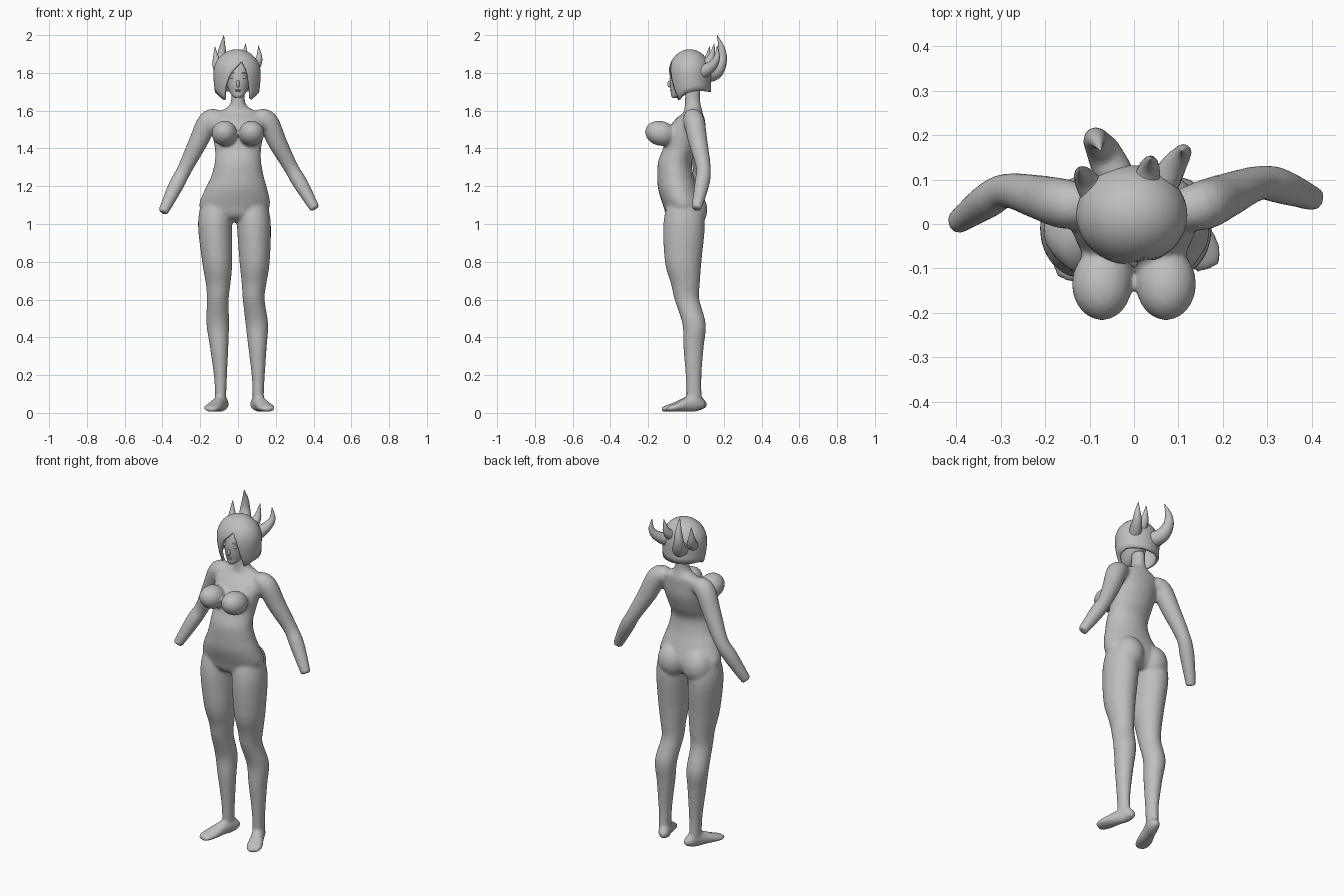
import bpy, bmesh, math
from mathutils import Vector, Matrix

cube = bpy.data.objects.get("Cube")
if cube:
    bpy.data.objects.remove(cube, do_unlink=True)

grey = bpy.data.materials.new("plain_grey")
grey.use_nodes = True
tone = (0.52, 0.52, 0.52, 1)
grey.diffuse_color = tone
grey.node_tree.nodes["Principled BSDF"].inputs["Base Color"].default_value = tone

X, Y, Z = Vector((1, 0, 0)), Vector((0, 1, 0)), Vector((0, 0, 1))


def finish(name, bm):
    bmesh.ops.recalc_face_normals(bm, faces=bm.faces)
    mesh = bpy.data.meshes.new(name)
    bm.to_mesh(mesh)
    bm.free()
    mesh.materials.append(grey)
    for p in mesh.polygons:
        p.use_smooth = True
    obj = bpy.data.objects.new(name, mesh)
    bpy.context.collection.objects.link(obj)
    return obj


def spline(points, steps=5):
    """Smooth curve through points of any dimension."""
    pts = [Vector(p) for p in points]
    out = []
    for i in range(len(pts) - 1):
        p0, p1, p2, p3 = pts[max(i - 1, 0)], pts[i], pts[i + 1], pts[min(i + 2, len(pts) - 1)]
        for k in range(steps):
            t = k / steps
            m1, m2 = (p2 - p0) / 2, (p3 - p1) / 2
            out.append(p1 * (2*t**3 - 3*t*t + 1) + m1 * (t**3 - 2*t*t + t)
                       + p2 * (3*t*t - 2*t**3) + m2 * (t**3 - t*t))
    return out + [pts[-1]]


def loft(bm, sections, ref=None, sides=24):
    """Closed skin over ellipses (x, y, z, a, b); level rings if ref is None."""
    path = spline(sections)
    rings = []
    for i, s in enumerate(path):
        c = Vector(s[:3])
        u, v = X, Y
        if ref is not None:
            t = Vector(path[min(i + 1, len(path) - 1)][:3]) - Vector(path[max(i - 1, 0)][:3])
            u = t.cross(ref).normalized()
            v = t.cross(u).normalized()
        ring = []
        for k in range(sides):
            a = math.tau * k / sides
            ring.append(bm.verts.new(c + u * s[3] * math.cos(a) + v * s[4] * math.sin(a)))
        rings.append(ring)
    for r, q in zip(rings, rings[1:]):
        for k in range(sides):
            n = (k + 1) % sides
            bm.faces.new((r[k], r[n], q[n], q[k]))
    bm.faces.new(rings[0])
    bm.faces.new(rings[-1])


def ball(bm, centre, radii, tilt=0):
    m = Matrix.Translation(centre) @ Matrix.Rotation(tilt, 4, 'X') @ Matrix.Diagonal((*radii, 1))
    bmesh.ops.create_uvsphere(bm, u_segments=24, v_segments=16, radius=1, matrix=m)


# Body: overlapping volumes fused into one skin
body = bmesh.new()
loft(body, [  # torso, neck to pelvis
    (0, .035, 1.72, .036, .04), (0, .035, 1.65, .037, .041), (0, .037, 1.615, .06, .045),
    (0, .037, 1.59, .115, .052), (0, .015, 1.55, .142, .075), (0, -.01, 1.48, .137, .097),
    (0, -.03, 1.4, .123, .092), (0, -.058, 1.33, .123, .09), (-.003, -.055, 1.25, .14, .097),
    (-.01, -.04, 1.18, .167, .107), (-.018, -.015, 1.1, .188, .107),
    (-.02, -.01, 1.04, .15, .09), (-.02, 0, 1.01, .07, .05)])

leg_rings = [  # y, z, half width, half depth
    (-.01, 1.12, .078, .085), (-.01, 1, .09, .11), (-.015, .8, .08, .097),
    (-.003, .68, .065, .076), (.005, .6, .058, .066), (.043, .47, .06, .062),
    (.04, .35, .049, .054), (.04, .2, .035, .042), (.042, .1, .03, .04), (.045, .04, .03, .042)]
right_x = [-.115, -.122, -.11, -.105, -.107, -.107, -.1, -.093, -.092, -.092]
left_x = [.075, .084, .088, .085, .083, .1, .103, .107, .107, .107]
for xs in (right_x, left_x):
    loft(body, [(x, *ring) for x, ring in zip(xs, leg_rings)])

# Feet turned outwards, lofted heel to toe
for ankle, toe in (((-.088, .05), (-.152, -.125)), ((.103, .05), (.168, -.1))):
    a, b = Vector((*ankle, 0)), Vector((*toe, 0))
    foot = []
    for t, high, wide in ((-.26, .018, .012), (-.2, .032, .028), (0, .045, .034), (.3, .038, .036),
                          (.6, .026, .044), (.85, .018, .042), (1, .012, .026)):
        foot.append((*(a.lerp(b, t) + Z * (high + .006)), high, wide))
    loft(body, foot, X)

# Arms, shoulder to open wrist
arm_radii = (.045, .056, .05, .039, .04, .027)
right_arm = [(-.1, .04, 1.56), (-.155, .045, 1.545), (-.213, .06, 1.43),
             (-.285, .075, 1.285), (-.33, .052, 1.2), (-.398, .003, 1.06)]
left_arm = [(.1, .03, 1.56), (.155, .042, 1.545), (.21, .065, 1.43),
            (.28, .092, 1.3), (.33, .085, 1.215), (.408, .055, 1.08)]
for arm in (right_arm, left_arm):
    loft(body, [(*p, r, r) for p, r in zip(arm, arm_radii)], Y)

# Chest and seat volumes
for side in (-1, 1):
    ball(body, (side * .072, -.135, 1.48), (.068, .083, .066), -.25)
    ball(body, (-.02 + side * .082, .03, 1.075), (.085, .083, .1))

body_obj = finish("body", body)
remesh = body_obj.modifiers.new("fuse", 'REMESH')
remesh.mode = 'VOXEL'
remesh.voxel_size = .009
remesh.use_smooth_shade = True
relax = body_obj.modifiers.new("relax", 'SMOOTH')
relax.factor = .5
relax.iterations = 6

# Head
head = bmesh.new()
loft(head, [
    (0, -.058, 1.667, .014, .014), (0, -.045, 1.68, .031, .033), (0, -.028, 1.702, .046, .052),
    (0, -.01, 1.74, .061, .075), (0, -.002, 1.79, .072, .083), (0, .01, 1.84, .075, .083),
    (0, .01, 1.89, .05, .06)])
finish("head", head)

# Face features
face = bmesh.new()
ball(face, (0, -.083, 1.742), (.009, .015, .02), -.3)
ball(face, (0, -.079, 1.709), (.017, .006, .004))
ball(face, (0, -.077, 1.702), (.013, .006, .004))
for side in (-1, 1):
    ball(face, (side * .03, -.075, 1.777), (.016, .006, .008))
    ball(face, (side * .031, -.075, 1.799), (.02, .006, .003))
finish("face_features", face)

# Hair: dome whose hem follows a bob with a swept fringe
hem_points = [(-180, 1.7), (-110, 1.705), (-75, 1.69), (-45, 1.655), (-31, 1.73), (-15, 1.8),
              (14, 1.865), (25, 1.81), (35, 1.73), (47, 1.655), (75, 1.69), (110, 1.705), (180, 1.7)]


def hem(angle):
    for (a, za), (b, zb) in zip(hem_points, hem_points[1:]):
        if angle <= b:
            return za + (zb - za) * (angle - a) / (b - a)


hair = bmesh.new()
columns, rows, crown = 72, 14, 1.925
pole = hair.verts.new((-.005, .02, crown))
grid = []
for k in range(columns):
    deg = -180 + 360 * k / columns
    a = math.radians(deg)
    col = []
    for j in range(1, rows + 1):
        z = crown - (crown - hem(deg)) * (j / rows) ** 2
        if z > 1.8:
            r = math.sqrt(max(0, 1 - ((z - 1.8) / .125) ** 2))
        else:
            r = 1 - .25 * (.5 + .5 * math.cos(a)) * ((1.8 - z) / .14) ** 2
        col.append(hair.verts.new((-.005 + .125 * r * math.sin(a), .02 - .112 * r * math.cos(a), z)))
    grid.append(col)
for k in range(columns):
    p, q = grid[k], grid[(k + 1) % columns]
    hair.faces.new((pole, p[0], q[0]))
    for j in range(rows - 1):
        hair.faces.new((p[j], p[j + 1], q[j + 1], q[j]))
hair_obj = finish("hair", hair)
shell = hair_obj.modifiers.new("thickness", 'SOLIDIFY')
shell.thickness = .015
shell.offset = -1

# Upswept hair tufts at the back
tufts = {
    "large_tuft": [(-.035, .09, 1.79, .045), (-.065, .155, 1.805, .04), (-.085, .188, 1.865, .029),
                   (-.083, .188, 1.93, .018), (-.075, .165, 2, .001)],
    "right_tuft": [(-.085, .06, 1.8, .035), (-.112, .105, 1.845, .024), (-.122, .125, 1.94, .001)],
    "left_tuft": [(.06, .08, 1.8, .038), (.092, .135, 1.835, .028), (.112, .163, 1.88, .017),
                  (.108, .165, 1.945, .001)],
    "middle_tuft": [(.025, .08, 1.83, .035), (.035, .13, 1.875, .022), (.04, .15, 1.955, .001)]}
for name, path in tufts.items():
    tuft = bmesh.new()
    loft(tuft, [(*p, p[3]) for p in path], X, 12)
    finish(name, tuft)
